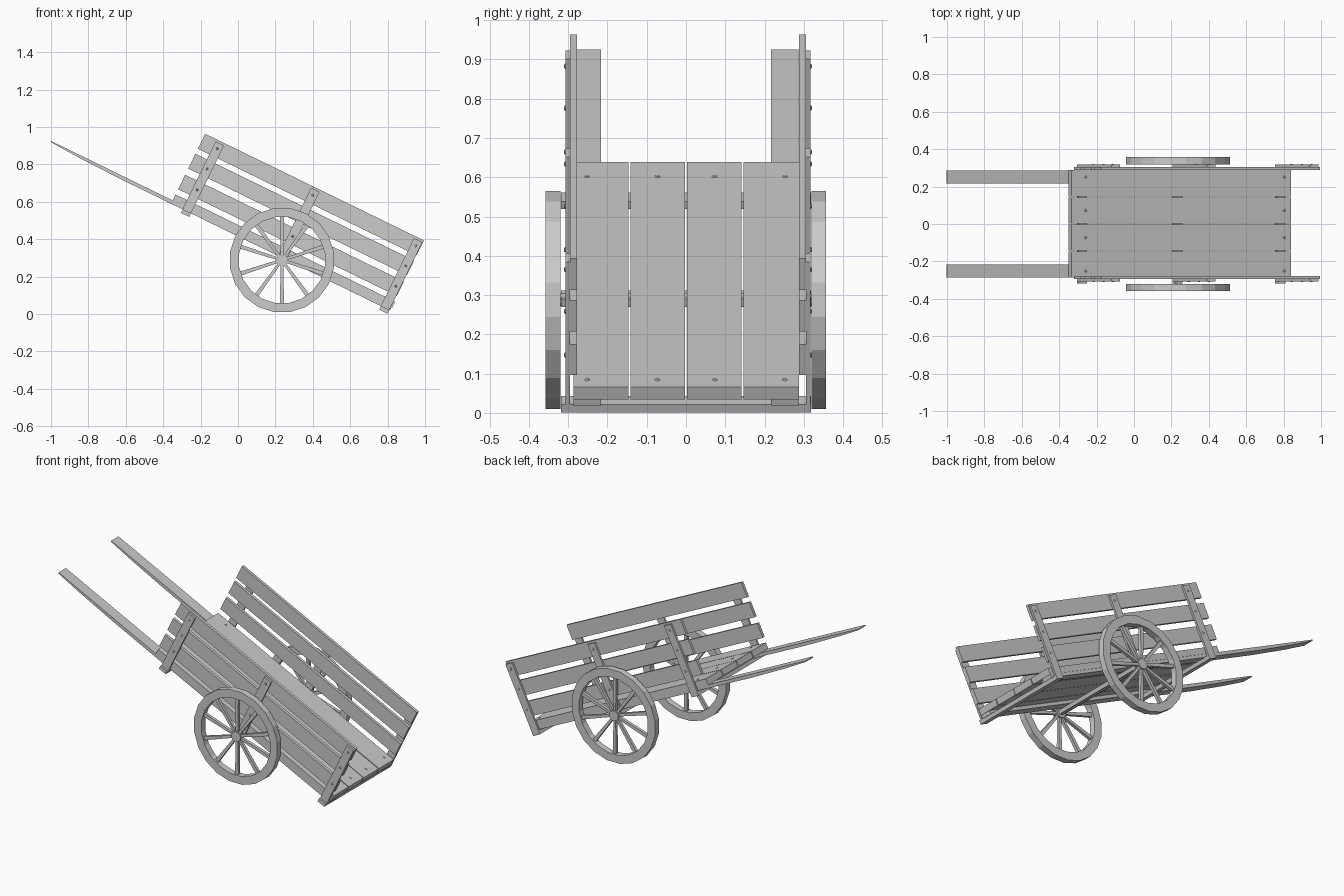
import bpy, bmesh
from math import radians, pi, sin, cos
from mathutils import Matrix, Vector

if "Cube" in bpy.data.objects:
    bpy.data.objects.remove(bpy.data.objects["Cube"])

# Cart body is built level in (s, y, t) and tipped about the y axis
TILT = Matrix.Rotation(radians(26), 4, 'Y')


def finish(name, bm, matrix=TILT):
    bmesh.ops.recalc_face_normals(bm, faces=bm.faces)
    me = bpy.data.meshes.new(name)
    bm.to_mesh(me)
    bm.free()
    ob = bpy.data.objects.new(name, me)
    bpy.context.collection.objects.link(ob)
    ob.matrix_world = matrix
    return ob


def add_box(bm, s, y, t):
    size = Vector((s[1] - s[0], abs(y[1] - y[0]), t[1] - t[0]))
    mid = Vector((sum(s) / 2, sum(y) / 2, sum(t) / 2))
    m = Matrix.Translation(mid) @ Matrix.Diagonal(size).to_4x4()
    return bmesh.ops.create_cube(bm, size=1, matrix=m)['verts']


def box(name, s, y, t):
    bm = bmesh.new()
    add_box(bm, s, y, t)
    return finish(name, bm)


def add_stud(bm, loc, scale):
    m = Matrix.Translation(loc) @ Matrix.Diagonal(scale).to_4x4()
    bmesh.ops.create_uvsphere(bm, u_segments=8, v_segments=4, radius=0.007, matrix=m)


# Floor boards
for i, y in enumerate([(-.286, -.147), (-.141, -.002), (.002, .141), (.147, .288)]):
    box(f"floor_board_{i + 1}", (-.58, .726), y, (.392, .428))

# Floor nails
bm = bmesh.new()
for s in (-.496, .685):
    for y in (-.252, -.073, .073, .252):
        add_stud(bm, (s, y, .428), (1, 1, .4))
finish("floor_nails", bm)

# Cross beams under the floor
post_s = [(-.512, -.462), (.056, .106), (.668, .718)]
for i, s in enumerate(post_s):
    box(f"cross_beam_{i + 1}", s, (-.318, .318), (.352, .374))

# Slatted sides with posts and bolts
rail_t = [(.459, .545), (.582, .67), (.70, .789)]
for side, sg, y0 in (("front", -1, .278), ("back", 1, .288)):
    for i, t in enumerate(rail_t):
        box(f"{side}_side_rail_{i + 1}", (-.58, .721), (sg * y0, sg * (y0 + .017)), t)
    bm = bmesh.new()
    for i, s in enumerate(post_s):
        box(f"{side}_side_post_{i + 1}", s,
            (sg * (y0 + .017), sg * (y0 + .029)), (.353, .777))
        for t in rail_t:
            add_stud(bm, (sum(s) / 2, sg * (y0 + .029), sum(t) / 2), (1, .6, 1))
    finish(f"{side}_side_bolts", bm)

# Long shafts that taper into the handles
for side, sg in (("front", -1), ("back", 1)):
    bm = bmesh.new()
    profile = [(-1.304, .393), (-1.304, .387), (-1.15, .379), (-.9, .373),
               (.722, .373), (.722, .392)]
    f = bm.faces.new([bm.verts.new((s, sg * .216, t)) for s, t in profile])
    ext = bmesh.ops.extrude_face_region(bm, geom=[f])
    bmesh.ops.translate(bm, vec=(0, sg * .07, 0),
                        verts=[v for v in ext['geom'] if isinstance(v, bmesh.types.BMVert)])
    finish(f"{side}_handle_shaft", bm)

# Wheels: faceted rim, ten spokes and a hub
CX, CZ, SIDES = .235, .288, 20
LAY = Matrix.Rotation(pi / 2, 4, 'X')
for side, yc in (("front", -.339), ("back", .338)):
    place = Matrix.Translation((CX, yc, CZ))
    bm = bmesh.new()
    rings = []
    for k in range(SIDES):
        a = 2 * pi * (k + .5) / SIDES
        rings.append([bm.verts.new((r * cos(a), y, r * sin(a)))
                      for r, y in ((.281, -.019), (.281, .019), (.232, .019), (.232, -.019))])
    for k in range(SIDES):
        a, b = rings[k], rings[(k + 1) % SIDES]
        for j in range(4):
            bm.faces.new((a[j], b[j], b[(j + 1) % 4], a[(j + 1) % 4]))
    finish(f"{side}_wheel_rim", bm, place)

    bm = bmesh.new()
    for k in range(10):
        vs = add_box(bm, (.015, .238), (-.009, .009), (-.011, .011))
        for v in vs:
            if v.co.x < .1:
                v.co.z *= .65
        bmesh.ops.rotate(bm, verts=vs, cent=(0, 0, 0),
                         matrix=Matrix.Rotation(pi / 2 + k * pi / 5, 3, 'Y'))
    finish(f"{side}_wheel_spokes", bm, place)

    bm = bmesh.new()
    bmesh.ops.create_cone(bm, cap_ends=True, segments=12, radius1=.031, radius2=.031,
                          depth=.034, matrix=LAY)
    finish(f"{side}_wheel_hub", bm, place)

# Axle
bm = bmesh.new()
bmesh.ops.create_cone(bm, cap_ends=True, segments=12, radius1=.016, radius2=.016,
                      depth=.66, matrix=LAY)
finish("axle", bm, Matrix.Translation((CX, 0, CZ)))
